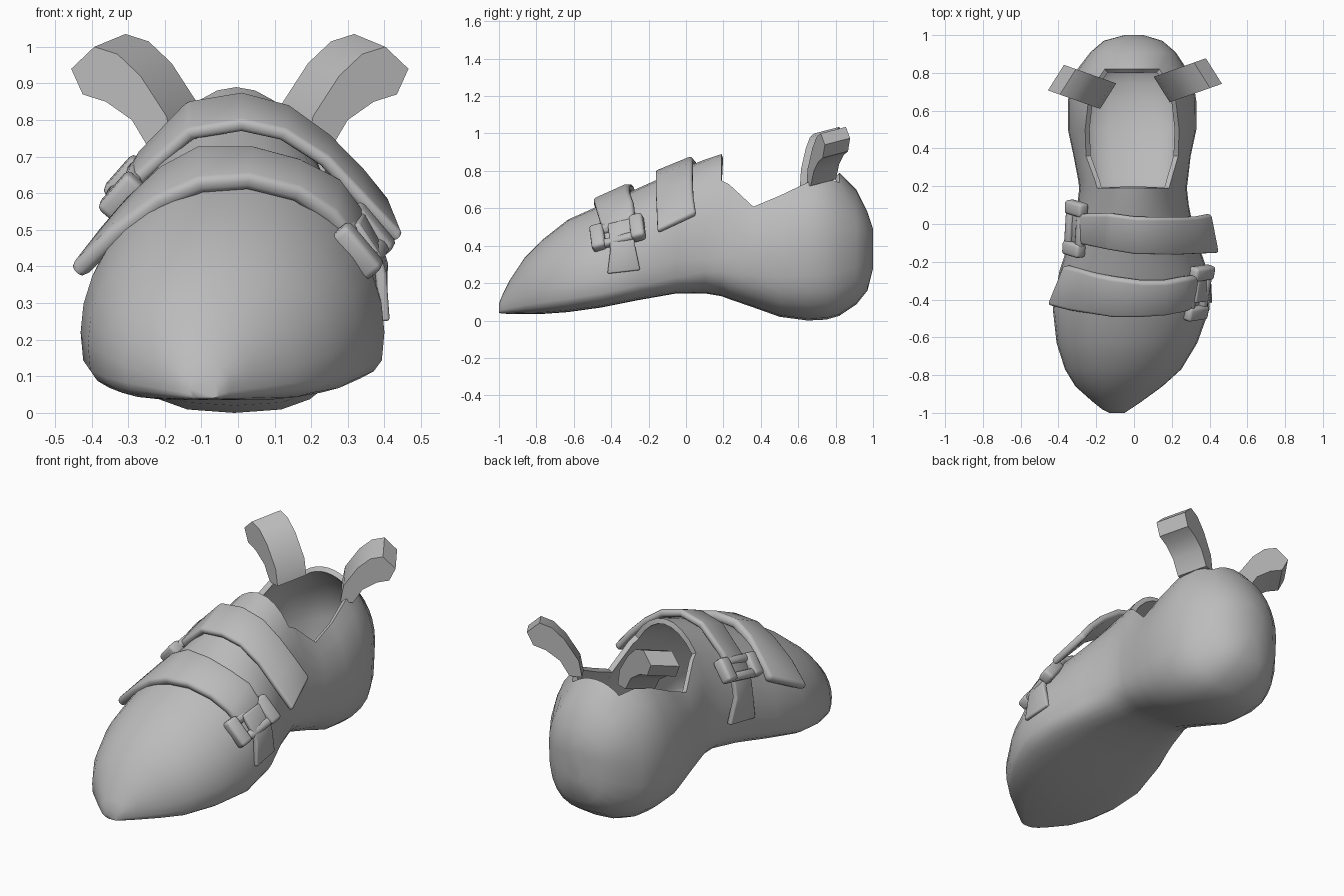
import bpy, bmesh, math
from mathutils import Vector, Matrix

if "Cube" in bpy.data.objects:
    bpy.data.objects.remove(bpy.data.objects["Cube"])

grey = bpy.data.materials.new("plain_grey")
grey.use_nodes = True
GREY = (0.5, 0.5, 0.5, 1)
grey.diffuse_color = GREY
grey.node_tree.nodes["Principled BSDF"].inputs["Base Color"].default_value = GREY


def finish(name, bm, thickness=0.0, bevel=0.0, angle=40):
    """Turn a bmesh into a shaded object, thickened inwards and/or bevelled."""
    mesh = bpy.data.meshes.new(name)
    bm.to_mesh(mesh)
    bm.free()
    obj = bpy.data.objects.new(name, mesh)
    bpy.context.collection.objects.link(obj)
    mesh.materials.append(grey)
    bpy.ops.object.select_all(action='DESELECT')
    obj.select_set(True)
    bpy.context.view_layer.objects.active = obj
    if thickness:
        mod = obj.modifiers.new("thickness", 'SOLIDIFY')
        mod.thickness = thickness
        mod.offset = -1
        bpy.ops.object.modifier_apply(modifier=mod.name)
    if bevel:
        mod = obj.modifiers.new("rounding", 'BEVEL')
        mod.width = bevel
        mod.segments = 2
        bpy.ops.object.modifier_apply(modifier=mod.name)
    bpy.ops.object.shade_smooth_by_angle(angle=math.radians(angle))
    return obj


# Shoe body: rings of y, left x, right x, bottom, widest height, top, rim angle
RINGS = [
    (-1.0, -.13, -.05, .04, .065, .09, 45),
    (-.98, -.17, -.02, .037, .08, .14, 45),
    (-.94, -.22, .04, .035, .10, .22, 45),
    (-.86, -.31, .15, .035, .13, .34, 45),
    (-.77, -.365, .25, .035, .16, .43, 45),
    (-.63, -.41, .335, .045, .19, .54, 45),
    (-.45, -.43, .40, .07, .22, .62, 45),
    (-.25, -.395, .39, .11, .27, .71, 45),
    (-.05, -.33, .32, .145, .32, .80, 45),
    (.1, -.30, .29, .145, .33, .86, 45),
    (.19, -.29, .28, .13, .34, .89, 42),
    (.23, -.295, .285, .115, .34, .88, 44),
    (.36, -.32, .30, .07, .35, .77, 52),
    (.5, -.35, .33, .02, .36, .81, 47),
    (.65, -.35, .33, .0, .38, .87, 43),
    (.75, -.335, .315, .005, .39, .85, 36),
    (.82, -.30, .28, .025, .40, .79, 30),
    (.91, -.23, .22, .085, .41, .70, 45),
    (.97, -.16, .15, .16, .42, .58, 45),
    (1.0, -.05, .05, .28, .42, .49, 45),
]
RIM, SIDE, LAST = 4, 8, 14      # half-ring steps: rim, widest point, sole centre
OPEN_FROM, OPEN_TO = .19, .82


def ring_points(y, left, right, bottom, mid, top, rim):
    centre, half = (left + right) / 2, (right - left) / 2
    power = .5 if y < .1 else .72
    pts = []
    for i in range(LAST + 1):
        if i <= RIM:
            a = rim * i / RIM
        elif i <= SIDE:
            a = rim + (90 - rim) * (i - RIM) / (SIDE - RIM)
        else:
            a = 90 + 90 * (i - SIDE) / (LAST - SIDE)
        s, c = abs(math.sin(math.radians(a))), math.cos(math.radians(a))
        if i <= SIDE:
            pts.append((half * s, mid + (top - mid) * c))
        else:
            pts.append((half * s ** power, mid - (mid - bottom) * abs(c) ** power))
    pts[LAST] = (0, bottom)
    loop = pts + [(-x, z) for x, z in pts[-2:0:-1]]
    return [(centre + x, y, z) for x, z in loop]


bm = bmesh.new()
rings = [[bm.verts.new(p) for p in ring_points(*r)] for r in RINGS]
count = 2 * LAST
for j in range(len(rings) - 1):
    opened = RINGS[j][0] >= OPEN_FROM and RINGS[j + 1][0] <= OPEN_TO
    for i in range(count):
        if opened and (i < RIM or i >= count - RIM):
            continue
        n = (i + 1) % count
        bm.faces.new((rings[j][i], rings[j][n], rings[j + 1][n], rings[j + 1][i]))
bm.faces.new(rings[0][::-1])
bm.faces.new(rings[-1])
bmesh.ops.delete(bm, geom=[v for v in bm.verts if not v.link_faces], context='VERTS')
bm.normal_update()
# Make sure the sole faces down, so that the wall thickens inwards
sole = min(bm.faces, key=lambda f: f.calc_center_median().z - f.calc_area())
if sole.normal.z > 0:
    bmesh.ops.reverse_faces(bm, faces=bm.faces)
finish("shoe_body", bm, thickness=.028, angle=60)


# Straps: each row holds the front edge point and the back edge point
def strap(name, rows, thickness, bevel):
    bm = bmesh.new()
    pairs = [(bm.verts.new(r[:3]), bm.verts.new(r[3:])) for r in rows]
    for (a, b), (c, d) in zip(pairs, pairs[1:]):
        bm.faces.new((a, c, d, b))
    return finish(name, bm, thickness, bevel, angle=60)


strap("front_strap", [
    (-.465, -.43, .395, -.38, -.22, .50),
    (-.35, -.46, .505, -.30, -.24, .595),
    (-.23, -.48, .59, -.21, -.27, .68),
    (-.11, -.50, .64, -.11, -.29, .735),
    (.03, -.50, .65, .04, -.31, .735),
    (.17, -.49, .615, .17, -.31, .70),
    (.27, -.47, .55, .28, -.29, .645),
    (.33, -.45, .47, .35, -.28, .55)], .05, .018)

strap("rear_strap", [
    (-.345, -.10, .56, -.33, .05, .61),
    (-.28, -.11, .655, -.27, .05, .72),
    (-.14, -.14, .775, -.14, .05, .855),
    (.01, -.165, .80, .01, .03, .88),
    (.13, -.165, .775, .14, .03, .845),
    (.25, -.165, .70, .25, .03, .765),
    (.34, -.16, .605, .34, .035, .675),
    (.455, -.155, .485, .415, .05, .58)], .038, .014)

# Anchor tabs that run up through the buckles
strap("front_strap_tab", [
    (.33, -.42, .52, .345, -.29, .55),
    (.39, -.41, .43, .395, -.28, .46),
    (.405, -.405, .38, .41, -.275, .41),
    (.415, -.42, .25, .405, -.245, .27)], .03, .008)
strap("rear_strap_tab", [
    (-.315, .05, .64, -.315, -.09, .61),
    (-.345, .05, .55, -.35, -.09, .53),
    (-.355, .05, .48, -.36, -.09, .46),
    (-.345, .09, .34, -.36, -.11, .31)], .03, .008)


# Buckles: two chunky end bars joined by two thin cross bars
def buckle(name, centre, along, across, length):
    u = Vector(along).normalized()
    v = Vector(across).normalized()
    w = u.cross(v).normalized()
    u = v.cross(w)
    frame = Matrix((u, v, w)).transposed().to_4x4()
    frame.translation = centre
    bm = bmesh.new()
    bars = [((0, s * .11, 0), (length, .075, .065)) for s in (-1, 1)]
    bars += [((s * length / 3, 0, 0), (.045, .2, .045)) for s in (-1, 1)]
    for place, size in bars:
        local = Matrix.Translation(place) @ Matrix.Diagonal((*size, 1))
        bmesh.ops.create_cube(bm, size=1, matrix=frame @ local)
    return finish(name, bm, bevel=.016, angle=50)


buckle("front_buckle", (.342, -.365, .47), (.6, 0, -.75), (.15, .95, .25), .155)
buckle("rear_buckle", (-.312, -.025, .615), (-.55, 0, -.65), (.06, .95, .2), .13)

# Heel pull loops: a curled outline swept across the ribbon width
CURL = [(-.02, .72), (0, .81), (.09, .92), (.17, .98), (.25, 1.0),
        (.33, .94), (.29, .87), (.21, .85), (.12, .80), (.06, .72)]


def pull_loop(name, side, base_x, base_y):
    bm = bmesh.new()
    near = [bm.verts.new((side * (base_x + .79 * r), base_y + .28 * r, z)) for r, z in CURL]
    face = bm.faces.new(near)
    swept = bmesh.ops.extrude_face_region(bm, geom=[face], use_keep_orig=True)["geom"]
    move = Vector((side * -.085, .135, .035))
    for item in swept:
        if isinstance(item, bmesh.types.BMVert):
            item.co += move
    bmesh.ops.recalc_face_normals(bm, faces=bm.faces)
    return finish(name, bm, angle=45)


pull_loop("left_pull_loop", 1, .205, .65)
pull_loop("right_pull_loop", -1, .195, .615)
